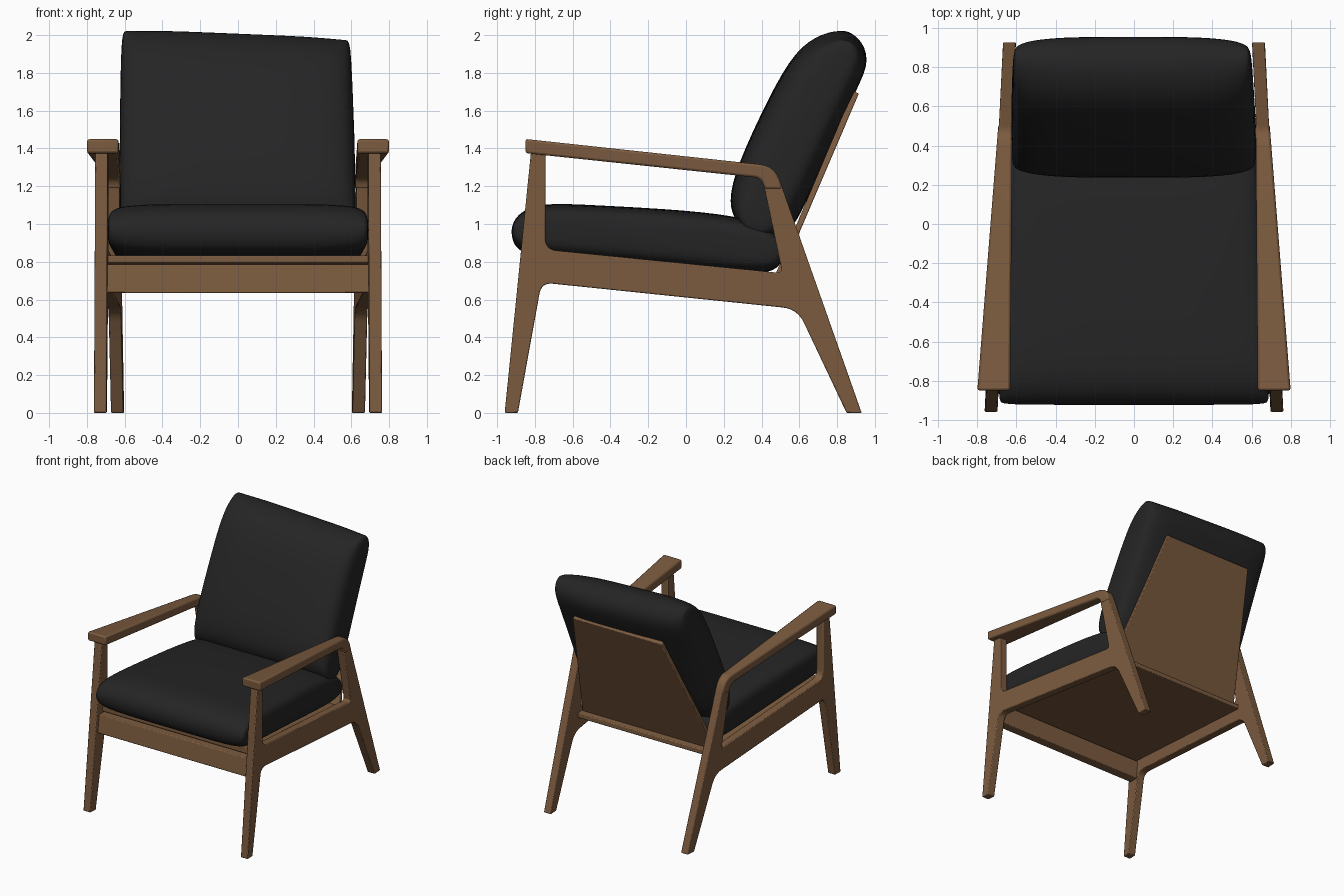
import bpy, bmesh
from mathutils import Vector

cube = bpy.data.objects.get("Cube")
if cube:
    bpy.data.objects.remove(cube, do_unlink=True)


def material(name, colour):
    m = bpy.data.materials.new(name)
    m.use_nodes = True
    m.diffuse_color = (*colour, 1)
    bsdf = m.node_tree.nodes["Principled BSDF"]
    bsdf.inputs["Base Color"].default_value = (*colour, 1)
    bsdf.inputs["Roughness"].default_value = 0.7
    return m


wood = material("warm_wood", (0.20, 0.105, 0.05))
fabric = material("black_fabric", (0.018, 0.018, 0.018))


def rounded(points, steps=6):
    """Outline of (y, z) points; an optional third value rounds that corner."""
    out = []
    for i, p in enumerate(points):
        c = Vector(p[:2])
        if len(p) < 3:
            out.append(c)
            continue
        a = c + (Vector(points[i - 1][:2]) - c).normalized() * p[2]
        b = c + (Vector(points[(i + 1) % len(points)][:2]) - c).normalized() * p[2]
        for k in range(steps + 1):
            t = k / steps
            out.append(a * (1 - t) ** 2 + c * 2 * t * (1 - t) + b * t * t)
    return out


def finish(name, bm, mat, angle):
    bmesh.ops.recalc_face_normals(bm, faces=bm.faces)
    mesh = bpy.data.meshes.new(name)
    bm.to_mesh(mesh)
    bm.free()
    mesh.materials.append(mat)
    ob = bpy.data.objects.new(name, mesh)
    bpy.context.collection.objects.link(ob)
    bpy.ops.object.select_all(action='DESELECT')
    bpy.context.view_layer.objects.active = ob
    ob.select_set(True)
    bpy.ops.object.shade_smooth_by_angle(angle=angle)
    return ob


def slab(name, points, x_in, x_out, bevel=0.006):
    """Side outline spanned between two x limits, each a function of y and z."""
    bm = bmesh.new()
    outline = rounded(points)
    rings = [[bm.verts.new((f(*p), p.x, p.y)) for p in outline] for f in (x_in, x_out)]
    for ring in rings:
        bm.faces.new(ring)
    n = len(outline)
    for i in range(n):
        j = (i + 1) % n
        bm.faces.new((rings[0][i], rings[0][j], rings[1][j], rings[1][i]))
    ob = finish(name, bm, wood, 0.6)
    mod = ob.modifiers.new("soft_edges", 'BEVEL')
    mod.width, mod.segments, mod.limit_method = bevel, 2, 'ANGLE'
    mod.angle_limit = 0.7
    return ob


def cushion(name, points, centre, axis, stations, warp):
    """Loft an outline across x, thinning it toward the sides."""
    bm = bmesh.new()
    centre, along = Vector(centre), Vector(axis).normalized()
    across = Vector((-along.y, along.x))
    rings = []
    full = [(-x, u, v) for x, u, v in reversed(stations)] + stations
    for x, length, thick in full:
        ring = []
        for p in points:
            d = Vector(p) - centre
            q = centre + along * d.dot(along) * length + across * d.dot(across) * thick
            ring.append(bm.verts.new(warp(x, q.x, q.y)))
        rings.append(ring)
    n = len(points)
    for a, b in zip(rings, rings[1:]):
        for i in range(n):
            j = (i + 1) % n
            bm.faces.new((a[i], a[j], b[j], b[i]))
    for ring in (rings[0], rings[-1]):
        bm.faces.new(ring)
    ob = finish(name, bm, fabric, 1.2)
    ob.modifiers.new("soft_form", 'SUBSURF').levels = 2
    ob.modifiers[-1].render_levels = 2
    return ob


# Side frames converge toward the back
def frame_x(y):
    return 0.73 - 0.05 * (y + 0.96)


frame = [(-0.96, 0), (-0.89, 0), (-0.765, 0.69, 0.06), (0.59, 0.55, 0.08),
         (0.85, 0), (0.93, 0), (0.50, 1.22), (0.415, 1.19),
         (0.51, 0.74, 0.03), (-0.745, 0.865, 0.06), (-0.745, 1.39), (-0.82, 1.39)]
arm = [(-0.85, 1.375), (-0.85, 1.45), (0.47, 1.307, 0.08), (0.513, 1.185),
       (0.417, 1.185), (0.40, 1.243, 0.04)]
for side, s in (("left", 1), ("right", -1)):
    slab(side + "_side_frame", frame,
         lambda y, z: s * (frame_x(y) - 0.033), lambda y, z: s * (frame_x(y) + 0.033))
    slab(side + "_armrest", arm,
         lambda y, z: s * (0.632 - 0.008 * (y + 0.85)),
         lambda y, z: s * (0.80 - 0.079 * (y + 0.85)), 0.012)

# Front rail, seat board and tapered back board
slab("front_rail", [(-0.87, 0.635), (-0.79, 0.635), (-0.775, 0.785), (-0.85, 0.785)],
     lambda y, z: -0.695, lambda y, z: 0.695)
slab("seat_board", [(-0.81, 0.795), (0.54, 0.655), (0.54, 0.695), (-0.81, 0.835)],
     lambda y, z: 0.02 - frame_x(y), lambda y, z: frame_x(y) - 0.02)


def back_half(y, z):
    return 0.62 - 0.208 * (z - 0.69)


slab("back_board", [(0.455, 0.69), (0.483, 0.68), (0.915, 1.69), (0.885, 1.705)],
     lambda y, z: -back_half(y, z), back_half)

# Seat cushion
seat = [(-0.93, 0.97), (-0.90, 1.05), (-0.78, 1.115), (-0.50, 1.10), (0.0, 1.075),
        (0.35, 1.03), (0.49, 0.96), (0.53, 0.84), (0.48, 0.74), (0.30, 0.735),
        (-0.20, 0.785), (-0.70, 0.825), (-0.86, 0.84), (-0.915, 0.89)]


def seat_warp(x, y, z):
    return (x * (0.69 - 0.05 * (y + 0.80)), y, z)


cushion("seat_cushion", seat, (-0.2, 0.93), (1, -0.09),
        [(0.25, 1, 1), (0.6, 1, 1), (0.86, 1, 0.94), (0.97, 0.99, 0.8), (1.01, 0.98, 0.45)],
        seat_warp)

# Back cushion, leaning on the board with a slightly uneven top edge
back = [(0.22, 1.07), (0.25, 1.26), (0.39, 1.57), (0.55, 1.88), (0.68, 1.985),
        (0.82, 2.02), (0.92, 1.98), (0.975, 1.87), (0.915, 1.74), (0.80, 1.49),
        (0.67, 1.19), (0.56, 0.95), (0.45, 0.915), (0.31, 0.955)]


def back_warp(x, y, z):
    half = 0.625 - 0.03 * (z - 1.0) * (1 if x > 0 else 0.3)
    return (x * half, y, z - 0.025 * x * (z - 1.0))


cushion("back_cushion", back, (0.58, 1.46), (0.45, 0.9),
        [(0.25, 1, 1), (0.6, 1, 0.98), (0.86, 0.99, 0.88), (0.97, 0.99, 0.7), (1.01, 0.98, 0.4)],
        back_warp)
